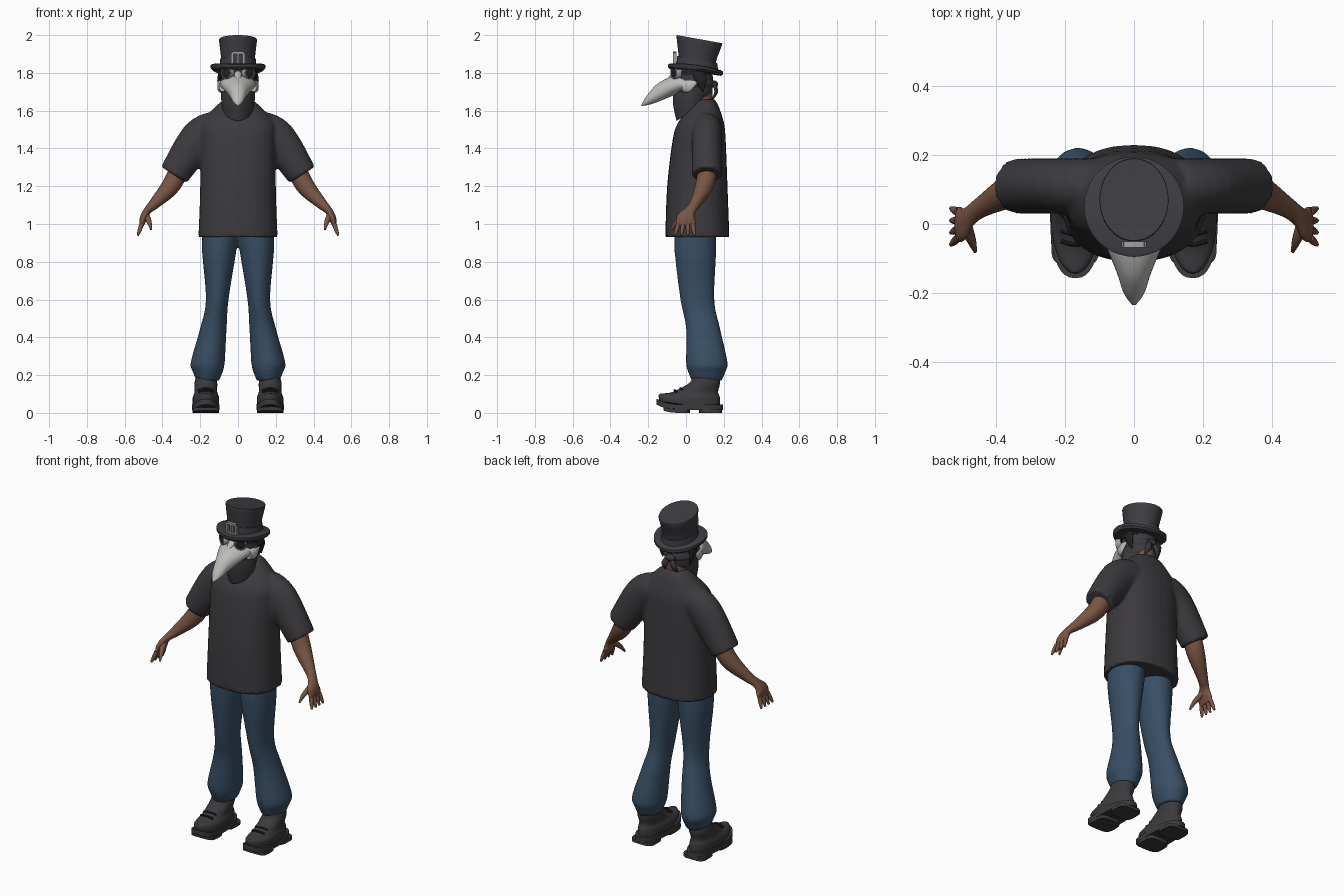
import bpy, bmesh, math
from mathutils import Vector

cube = bpy.data.objects.get("Cube")
if cube:
    bpy.data.objects.remove(cube, do_unlink=True)


def material(name, red, green, blue):
    mat = bpy.data.materials.new(name)
    mat.use_nodes = True
    mat.diffuse_color = (red, green, blue, 1)
    shader = mat.node_tree.nodes["Principled BSDF"]
    shader.inputs["Base Color"].default_value = mat.diffuse_color
    shader.inputs["Roughness"].default_value = .8
    return mat


CHARCOAL = material("charcoal cloth and leather", .045, .042, .047)
FELT = material("dark felt", .048, .046, .054)
DENIM = material("blue denim", .04, .078, .13)
SKIN = material("brown skin", .19, .09, .055)
BONE = material("pale grey mask", .5, .5, .48)
METAL = material("silver metal", .36, .36, .36)
BLACK = material("black glass and hair", .016, .016, .019)

X, Y, Z = Vector((1, 0, 0)), Vector((0, 1, 0)), Vector((0, 0, 1))
LEVEL, UPRIGHT = (X, Y), (X, Z)


def smooth_rings(rings, steps):
    """Catmull-Rom interpolation of every value in the rings."""
    result = []
    last = len(rings) - 1
    for i in range(last):
        before, start, end, after = (rings[min(max(i + k, 0), last)] for k in (-1, 0, 1, 2))
        for j in range(steps):
            t = j / steps
            result.append([
                b + t / 2 * (c - a + t * (2 * a - 5 * b + 4 * c - d + t * (3 * (b - c) + d - a)))
                for a, b, c, d in zip(before, start, end, after)])
    return result + [rings[last]]


def loft(bm, rings, frame=None, steps=4, count=28, side=1, power=2, warp=None):
    """Skin superellipse rings given as x, y, z, radius and optional second radius."""
    rings = [list(ring) if len(ring) > 4 else [*ring, ring[-1]] for ring in rings]
    rings = smooth_rings(rings, steps)
    centres = [Vector(ring[:3]) for ring in rings]
    loops = []
    for i, (centre, ring) in enumerate(zip(centres, rings)):
        if frame:
            across, along = frame
        else:
            ahead = centres[min(i + 1, len(rings) - 1)] - centres[max(i - 1, 0)]
            ahead.normalize()
            along = (Y - ahead * ahead.dot(Y)).normalized()
            across = along.cross(ahead)
        loop = []
        for k in range(count):
            angle = math.tau * k / count
            cosine, sine = math.cos(angle), math.sin(angle)
            point = centre.copy()
            point += across * ring[3] * math.copysign(abs(cosine) ** (2 / power), cosine)
            point += along * ring[4] * math.copysign(abs(sine) ** (2 / power), sine)
            if warp:
                point.z += warp(point)
            point.x *= side
            loop.append(bm.verts.new(point))
        loops.append(loop)
    for lower, upper in zip(loops, loops[1:]):
        for k in range(count):
            following = (k + 1) % count
            bm.faces.new((lower[k], lower[following], upper[following], upper[k]))
    bm.faces.new(loops[0])
    bm.faces.new(loops[-1])


def finish(name, bm, mat, fuse=False):
    bmesh.ops.recalc_face_normals(bm, faces=bm.faces)
    mesh = bpy.data.meshes.new(name)
    bm.to_mesh(mesh)
    bm.free()
    mesh.materials.append(mat)
    obj = bpy.data.objects.new(name, mesh)
    bpy.context.collection.objects.link(obj)
    bpy.ops.object.select_all(action='DESELECT')
    obj.select_set(True)
    bpy.context.view_layer.objects.active = obj
    bpy.ops.object.shade_smooth_by_angle(angle=math.radians(40))
    if fuse:
        remesh = obj.modifiers.new("fuse", 'REMESH')
        remesh.mode, remesh.voxel_size, remesh.use_smooth_shade = 'VOXEL', .01, True
        soften = obj.modifiers.new("soften", 'SMOOTH')
        soften.iterations = 5


def part(name, mat, rings, pair=False, fuse=False, **options):
    bm = bmesh.new()
    for side in ((1, -1) if pair else (1,)):
        loft(bm, rings, side=side, **options)
    finish(name, bm, mat, fuse)


# Shirt: torso and both sleeves fused into one garment
bm = bmesh.new()
loft(bm, [(0, .06, .93, .21, .17), (0, .06, 1.2, .2, .16), (0, .07, 1.45, .2, .14),
          (0, .08, 1.54, .19, .12), (0, .1, 1.63, .11, .07), (0, .1, 1.66, .07, .05)],
     LEVEL, power=2.3)
for side in (1, -1):
    loft(bm, [(.12, .11, 1.51, .09, .08), (.21, .11, 1.45, .1, .08), (.34, .11, 1.26, .08)], side=side)
finish("shirt", bm, CHARCOAL, fuse=True)

# Trousers: two legs meeting at the hips, with bunched cuffs
part("trousers", DENIM, [
    (.09, .05, 1, .1, .11), (.1, .05, .85, .09, .11), (.11, .06, .6, .06, .09), (.13, .09, .45, .07, .09),
    (.16, .11, .27, .09, .11), (.16, .11, .22, .08, .1), (.16, .11, .17, .06, .08)],
    pair=True, fuse=True, frame=LEVEL)

# Boots: upper, welt, tread blocks and laces, all with a raised toe
FOOT = .17


def toe_spring(point):
    return 2.6 * max(0, -.05 - point.y) ** 2


boot = dict(pair=True, frame=LEVEL, warp=toe_spring)
part("boot_uppers", CHARCOAL, [
    (FOOT, .02, .04, .07, .16), (FOOT, .02, .08, .07, .16), (FOOT, .05, .11, .06, .12),
    (FOOT, .1, .16, .06, .08), (FOOT, .1, .2, .05, .07)], **boot)
part("boot_soles", CHARCOAL, [(FOOT, .02, height, .073, .177) for height in (.015, .045)],
     steps=1, count=36, power=2.4, **boot)
for name, middle, reach in (("heel", .13, .06), ("front", -.05, .07)):
    part(name + "_treads", CHARCOAL, [(FOOT, middle, height, .07, reach) for height in (0, .02)],
         steps=1, power=4, **boot)
for row in range(3):
    part("boot_lace", BLACK, [
        (FOOT + .04 * k, .03 * row - .06 + .01 * abs(k), .12 + .01 * (row - abs(k)), .006)
        for k in (-1, 0, 1)], pair=True, count=8)

# Arms and hands
part("arms", SKIN, [
    (.29, .12, 1.34, .05), (.35, .1, 1.21, .05), (.44, .05, 1.11, .03), (.48, .02, 1.07, .02, .03),
    (.5, 0, 1.03, .02, .05), (.51, 0, .99, .01, .05)], pair=True)
for i, name in enumerate(("index", "middle", "ring", "little")):
    base, tip = .025 * i - .04, .035 * i - .06
    part(name + "_fingers", SKIN, [(.51, base, 1, .012), (.52, (base + tip) / 2, .97, .011),
                                   (.53, tip, .94, .006)], pair=True, count=12)
part("thumbs", SKIN, [(.49, 0, 1.05, .02), (.47, -.05, 1.01, .013), (.46, -.08, .97, .005)],
     pair=True, count=12)

# Neck, hooded head and pointed scarf
HEAD = .04
part("neck", SKIN, [(0, .08, 1.58, .06), (0, .08, 1.72, .06)], frame=LEVEL)
part("head_hood", CHARCOAL, [(0, HEAD, 1.66, .06, .07), (0, HEAD, 1.7, .09, .1), (0, HEAD, 1.84, .09, .1)],
     frame=LEVEL)
part("scarf", CHARCOAL, [(0, HEAD, 1.73, .09, .1), (0, .03, 1.67, .09, .1), (0, .03, 1.6, .08)],
     frame=LEVEL, power=1.6, warp=lambda point: 6 * max(0, 1.7 - point.z) * (point.y - HEAD))
part("scarf_fold", CHARCOAL, [(0, HEAD, 1.77, .09, .1), (0, HEAD, 1.74, .1, .11), (0, HEAD, 1.72, .09, .1)],
     frame=LEVEL)
part("scarf_knot", CHARCOAL, [(-.03, .15, 1.74, .01), (0, .15, 1.74, .02), (.03, .15, 1.74, .01)], count=12)
part("scarf_tails", CHARCOAL, [(.01, .15, 1.74, .01), (.03, .16, 1.7, .02, .01), (.04, .14, 1.66, .004)],
     pair=True, count=12)
part("side_hair", BLACK, [(.09, .06, 1.81, .01, .03), (.1, .08, 1.76, .01, .03), (.09, .09, 1.7, .003)],
     pair=True, count=12)

# Beaked mask with pointed cheeks
part("beak_mask", BONE, [
    (0, .03, 1.73, .1, .03), (0, -.04, 1.74, .09, .05), (0, -.14, 1.7, .05), (0, -.2, 1.66, .03),
    (0, -.235, 1.63, .005)], frame=UPRIGHT)
part("mask_cheeks", BONE, [(.08, -.02, 1.73, .02, .03), (.1, .02, 1.73, .01, .03), (.1, .06, 1.75, .004)],
     pair=True, frame=UPRIGHT, count=12)
part("mask_bridge", BONE, [(0, -.03, 1.8, .02), (0, -.06, 1.79, .02), (0, -.1, 1.76, .01)],
     frame=UPRIGHT, count=16)

# Goggles: rims and dark lenses angled outward
turn = math.radians(32)
outward = Vector((math.sin(turn), -math.cos(turn), 0))
lens_plane = (Z.cross(outward), Z)
eye = Vector((.056, -.055, 1.8))


def eye_part(name, mat, *profile):
    part(name, mat, [(*(eye + outward * depth), radius) for depth, radius in profile],
         pair=True, frame=lens_plane, steps=1)


eye_part("goggle_rims", METAL, (-.03, .033), (.01, .034), (.014, .031), (.014, .027), (0, .026))
eye_part("goggle_lenses", BLACK, (0, .026), (.01, .026), (.013, .016))
part("goggle_strap", BLACK, [(0, HEAD, height, .098, .1) for height in (1.79, 1.81)], frame=LEVEL, steps=1)

# Top hat: crown and band leaning back, brim with raised sides
HAT = .06


def lean(point):
    return .18 * (HAT - point.y)


def brim_curl(point):
    return .7 * point.x ** 2 + .13 * (HAT - point.y)


part("hat_crown", FELT, [
    (0, HAT, 1.82, .09, .1), (0, HAT, 1.88, .09, .1), (0, .07, 1.97, .1, .12), (0, .07, 1.98, .097, .115)],
    frame=LEVEL, count=40, warp=lean)
part("hat_band", FELT, [(0, HAT, 1.83, .098, .11), (0, HAT, 1.87, .095, .106)],
     frame=LEVEL, steps=1, count=40, warp=lean)
part("hat_brim", FELT, [(0, .05, height, radius) for height, radius in
                        ((1.8, .135), (1.81, .145), (1.825, .145), (1.83, .135))],
     frame=LEVEL, steps=1, count=40, warp=brim_curl)

# Buckle: square frame and prong
bm = bmesh.new()
middle, thin, reach = 1.877, .006, .03
bars = [(0, 0, thin, reach)]
for k in (-1, 1):
    bars += [(k * reach, 0, thin, reach), (0, k * reach, reach, thin)]
for across, rise, width, height in bars:
    loft(bm, [(across, depth, middle + rise, width, height) for depth in (-.068, -.05)],
         UPRIGHT, steps=1, count=12, power=12)
finish("hat_buckle", bm, METAL)
